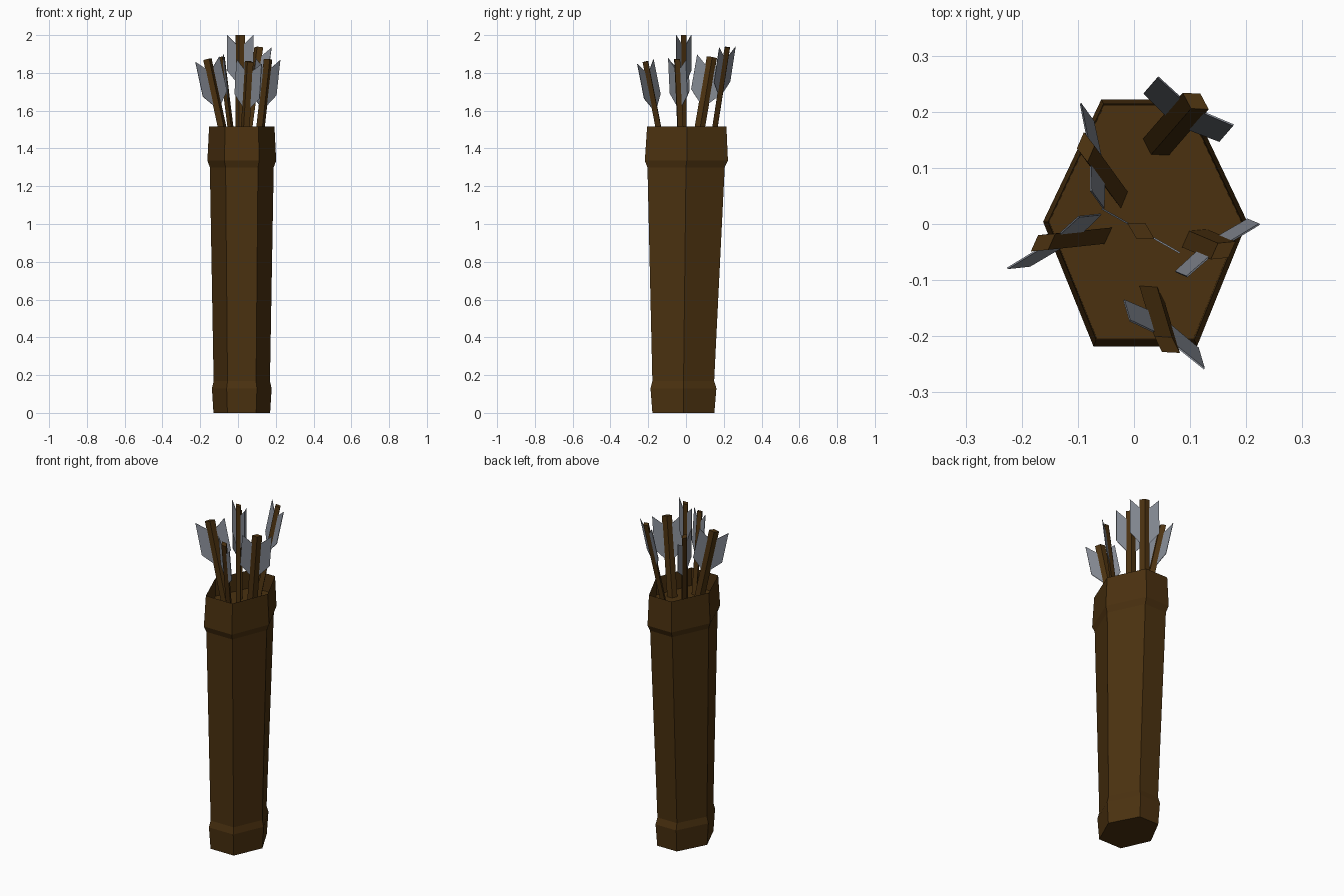
import bpy, bmesh
from mathutils import Vector

if "Cube" in bpy.data.objects:
    bpy.data.objects.remove(bpy.data.objects["Cube"])


def material(name, rgb):
    m = bpy.data.materials.new(name)
    m.diffuse_color = (*rgb, 1)
    m.use_nodes = True
    m.node_tree.nodes["Principled BSDF"].inputs["Base Color"].default_value = m.diffuse_color
    return m


BROWN = material("dark_brown_leather", (0.070, 0.031, 0.005))
GREY = material("grey_feather", (0.235, 0.255, 0.295))


def finish(name, bm, mat):
    bmesh.ops.recalc_face_normals(bm, faces=bm.faces)
    me = bpy.data.meshes.new(name)
    bm.to_mesh(me)
    bm.free()
    me.materials.append(mat)
    ob = bpy.data.objects.new(name, me)
    bpy.context.collection.objects.link(ob)
    return ob


def loft(bm, rings):
    """Skin a list of point rings and cap both ends."""
    rows = [[bm.verts.new(p) for p in r] for r in rings]
    n = len(rows[0])
    for a, b in zip(rows, rows[1:]):
        for i in range(n):
            j = (i + 1) % n
            bm.faces.new((a[i], a[j], b[j], b[i]))
    bm.faces.new(rows[0][::-1])
    bm.faces.new(rows[-1])


def hexagon(z, half_x, y_front, y_back, y_mid):
    cx, f, b = 0.02, 0.507 * half_x, 0.43 * half_x
    return [(cx - half_x, y_mid, z), (cx - f, y_front, z), (cx + f, y_front, z),
            (cx + half_x, y_mid, z), (cx + b, y_back, z), (cx - b, y_back, z)]


# Quiver: tapered six-sided tube with flared bands and a recessed top
bm = bmesh.new()
loft(bm, [hexagon(*r) for r in (
    (0.0, 0.150, -0.178, 0.150, -0.013),
    (0.13, 0.158, -0.188, 0.161, -0.013),
    (0.168, 0.149, -0.178, 0.149, -0.013),
    (1.30, 0.169, -0.204, 0.205, 0.0),
    (1.335, 0.182, -0.218, 0.222, 0.004),
    (1.515, 0.173, -0.206, 0.214, 0.004),
    (1.41, 0.171, -0.203, 0.211, 0.004),
)])
finish("quiver", bm, BROWN)

# Arrows: top centre, base centre, horizontal vane direction
ARROWS = [
    ((0.012, -0.012, 2.0), (0.012, -0.012, 1.40), (0.067, -0.038)),
    ((0.110, 0.219, 1.936), (0.038, 0.136, 1.40), (0.067, -0.042)),
    ((-0.086, 0.137, 1.883), (-0.026, 0.054, 1.40), (0.011, -0.080)),
    ((-0.162, -0.033, 1.873), (-0.060, -0.022, 1.40), (0.069, 0.048)),
    ((0.159, -0.047, 1.873), (0.107, -0.025, 1.40), (0.070, 0.050)),
    ((0.059, -0.215, 1.860), (0.032, -0.124, 1.40), (0.065, -0.044)),
]
VANE = [(0.022, -0.05), (0.080, 0.0), (0.080, -0.188), (0.022, -0.25)]

for k, (top, base, d) in enumerate(ARROWS, 1):
    top, base = Vector(top), Vector(base)
    axis = (top - base).normalized()
    side = Vector((d[0], d[1], 0))
    side = (side - axis * side.dot(axis)).normalized()
    across = axis.cross(side)

    # Shaft: diamond section, long corners in the vane plane
    bm = bmesh.new()
    diamond = [side * 0.0275, across * 0.016, side * -0.0275, across * -0.016]
    loft(bm, [[c + o for o in diamond] for c in (base, top)])
    finish(f"arrow_shaft_{k}", bm, BROWN)

    # Fletching: a thin slanted vane on each side
    bm = bmesh.new()
    for s in (-1, 1):
        loft(bm, [[top + side * (s * u) + axis * v + across * t for u, v in VANE]
                  for t in (-0.0015, 0.0015)])
    finish(f"arrow_fletching_{k}", bm, GREY)
